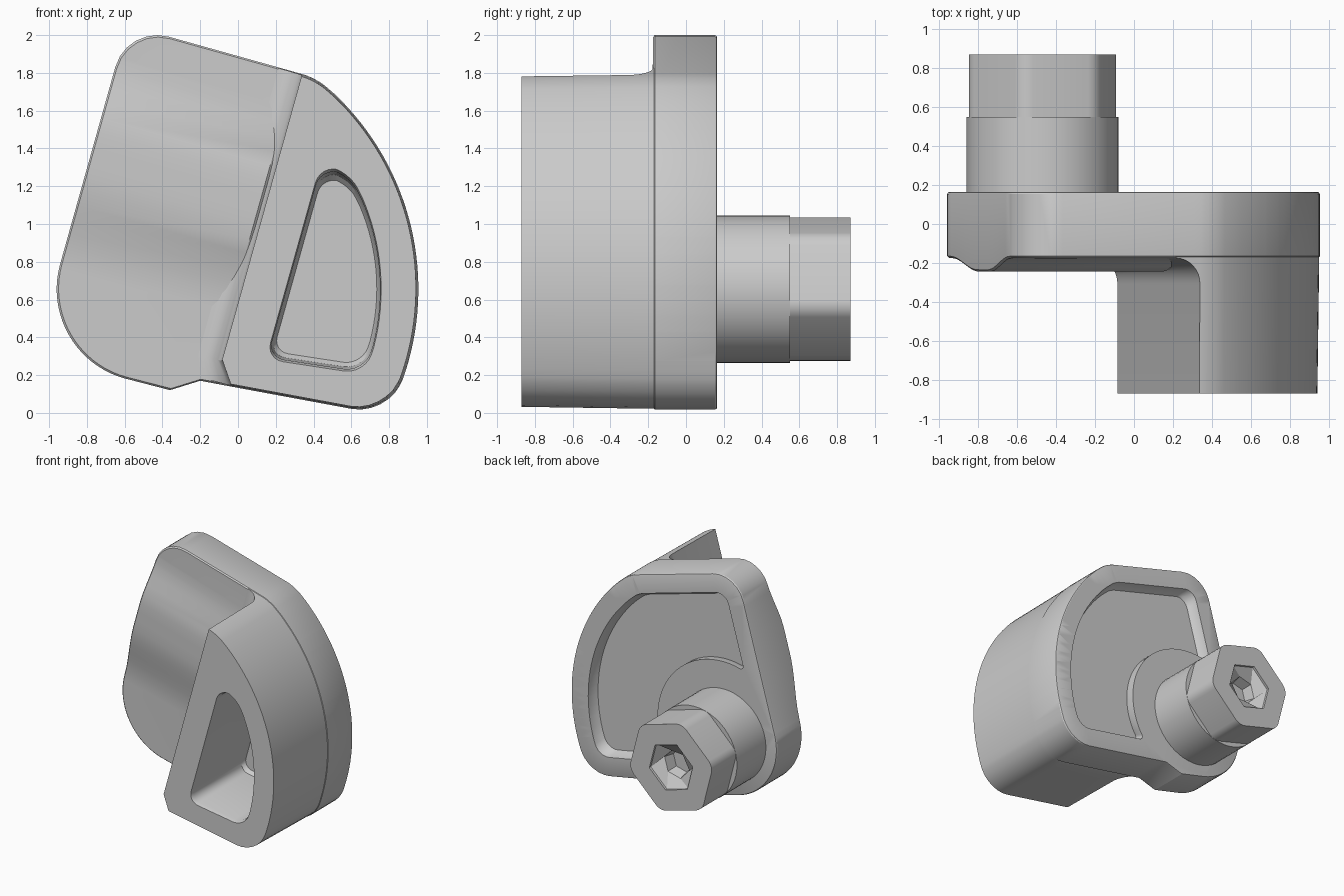
import bpy, bmesh, math
from mathutils import Vector

if "Cube" in bpy.data.objects:
    bpy.data.objects.remove(bpy.data.objects["Cube"])

# Everything is drawn in a tilted (u, v) frame centred on the shaft axis
CENTRE = (-0.47, 0.0, 0.655)
TILT = 0.273
MID = Vector((0.45, 0.45))

grey = bpy.data.materials.new("plain_grey")
grey.diffuse_color = (0.6, 0.6, 0.6, 1)
grey.use_nodes = True
grey.node_tree.nodes["Principled BSDF"].inputs["Base Color"].default_value = grey.diffuse_color


def arc(r, a0, a1, n):
    out = []
    for i in range(n + 1):
        a = math.radians(a0 + (a1 - a0) * i / n)
        out.append((r * math.cos(a), r * math.sin(a), 0))
    return out


def rounded(path, n=6):
    """Round every corner whose third value (cut length) is not zero."""
    out = []
    for i, (u, v, cut) in enumerate(path):
        p = Vector((u, v))
        if cut == 0:
            out.append(p)
            continue
        a = p + (Vector(path[i - 1][:2]) - p).normalized() * cut
        b = p + (Vector(path[(i + 1) % len(path)][:2]) - p).normalized() * cut
        c, d = a.lerp(p, 0.55), b.lerp(p, 0.55)
        for k in range(n + 1):
            t = k / n
            s = 1 - t
            out.append(a * s**3 + c * 3 * s * s * t + d * 3 * s * t * t + b * t**3)
    return out


def ring(outline, y, scale=1.0, mid=MID):
    return [(*((p - mid) * scale + mid), y) for p in outline]


def skin(bm, rings):
    """Join rings into side walls and return the rows of vertices."""
    rows = [[bm.verts.new((u, y, v)) for u, v, y in r] for r in rings]
    n = len(rows[0])
    for a, b in zip(rows, rows[1:]):
        for i in range(n):
            j = (i + 1) % n
            bm.faces.new((a[i], a[j], b[j], b[i]))
    return rows


def loop_edges(bm, row):
    return [bm.edges.get((row[i - 1], row[i])) for i in range(len(row))]


def solid(name, rings, hollow=None, angle=28, edit=None):
    """Loft rings; the last end is closed, or opened into a hollow."""
    bm = bmesh.new()
    rows = skin(bm, rings)
    bm.faces.new(rows[0])
    if hollow:
        inner = skin(bm, hollow)
        bm.faces.new(inner[-1])
        bmesh.ops.triangle_fill(bm, use_beauty=True,
                                edges=loop_edges(bm, rows[-1]) + loop_edges(bm, inner[0]))
    else:
        bm.faces.new(rows[-1])
    if edit:
        edit(bm)
    bmesh.ops.recalc_face_normals(bm, faces=bm.faces[:])
    me = bpy.data.meshes.new(name)
    bm.to_mesh(me)
    bm.free()
    me.materials.append(grey)
    ob = bpy.data.objects.new(name, me)
    bpy.context.collection.objects.link(ob)
    ob.location = CENTRE
    ob.rotation_euler = (0, TILT, 0)
    bpy.ops.object.select_all(action='DESELECT')
    ob.select_set(True)
    bpy.context.view_layer.objects.active = ob
    bpy.ops.object.shade_smooth_by_angle(angle=math.radians(angle))
    return ob


# Gentle swelling across the front of the web
def step(t):
    t = max(0, min(1, t))
    return t * t * (3 - 2 * t)


def swell(bm):
    cuts = [((0, 0, 0.08 * i + 0.003), (0, 0, 1)) for i in range(15)]
    cuts += [((u, 0, 0), (1, 0, 0)) for u in (0.44, 0.52)]
    for co, no in cuts:
        bmesh.ops.bisect_plane(bm, geom=bm.verts[:] + bm.edges[:] + bm.faces[:],
                               plane_co=co, plane_no=no)
    for vert in bm.verts:
        if vert.co.y < -0.1 and vert.co.x < 0.45:
            v = vert.co.z
            vert.co.y -= 0.07 * step(v / 0.5) * step((1.12 - v) / 0.4)


# Web plate, with a back recess that curves around the shaft boss
web = rounded(arc(0.49, 180, 270, 20) + [
    (0.25, -0.485, 0), (0.391, -0.394, 0), (0.553, -0.38, 0), (1.385, -0.305, 0.18)]
    + arc(1.425, -4, 62, 32) + [(0.549, 1.315, 0.07), (-0.49, 1.315, 0.23)])
recess = rounded([(0.58, -0.215, 0.05), (1.257, -0.157, 0.1)] + arc(1.265, 0, 61, 24)
                 + [(0.505, 1.16, 0.05), (-0.34, 1.16, 0.1), (-0.34, 0.518, 0.05)]
                 + arc(0.62, 115, -12, 28))
solid("crank_web",
      [ring(web, -0.175, 0.99), ring(web, -0.165), ring(web, 0.153),
       ring(web, 0.162, 0.995), ring(web, 0.165, 0.988)],
      [ring(recess, 0.165), ring(recess, 0.15, 0.995), ring(recess, 0.11, 0.975),
       ring(recess, 0.085, 0.95)], edit=swell)


# Counterweight with a front pocket, blended into the web by a concave fillet
def weight(o):
    return rounded([(0.473 - o, -0.266, 0), (0.553 - 1.25 * o, -0.38, 0),
                    (1.385, -0.305, 0.18)] + arc(1.425, -4, 62, 32)
                   + [(0.549, 1.315, 0.07), (0.473 - o, 1.315, 0)])


pocket = rounded([(0.695, -0.19, 0.09), (1.22, -0.126, 0.11)] + arc(1.228, 1, 39, 16)
                 + [(0.856, 0.88, 0.09), (0.695, 0.88, 0.1)])
pmid = Vector((0.95, 0.3))
rings = [ring(weight(0.13), -0.1, 0.997)]
for i in range(9):
    a = math.radians(90 * i / 8)
    y = -0.305 + 0.13 * math.cos(a)
    rings.append(ring(weight(0.13 * (1 - math.sin(a))), y, 0.997 + 0.0156 * (y + 0.1)))
rings.append(ring(weight(0), -0.87, 0.985))
solid("counterweight", rings,
      [ring(pocket, -0.87, 1.0, pmid), ring(pocket, -0.84, 0.975, pmid),
       ring(pocket, -0.22, 0.95, pmid), ring(pocket, -0.19, 0.9, pmid)])

# Round shaft
shaft = rounded(arc(0.39, 0, 352.5, 47))
solid("shaft", [ring(shaft, 0.1), ring(shaft, 0.55)], angle=30)


# Hexagonal shaft end with rounded corners and a star shaped socket
def hexagon(r, turn=0, cut=0):
    return rounded([(r * math.cos(math.radians(a + turn)), r * math.sin(math.radians(a + turn)), cut)
                    for a in range(0, 360, 60)], 4)


hexa = hexagon(0.405, 0, 0.055)
solid("hex_end", [ring(hexa, 0.54), ring(hexa, 0.87)],
      [ring(hexagon(0.21), 0.87), ring(hexagon(0.21), 0.85),
       ring(hexagon(0.12, 30), 0.79), ring(hexagon(0.1, 30), 0.7)], angle=20)
